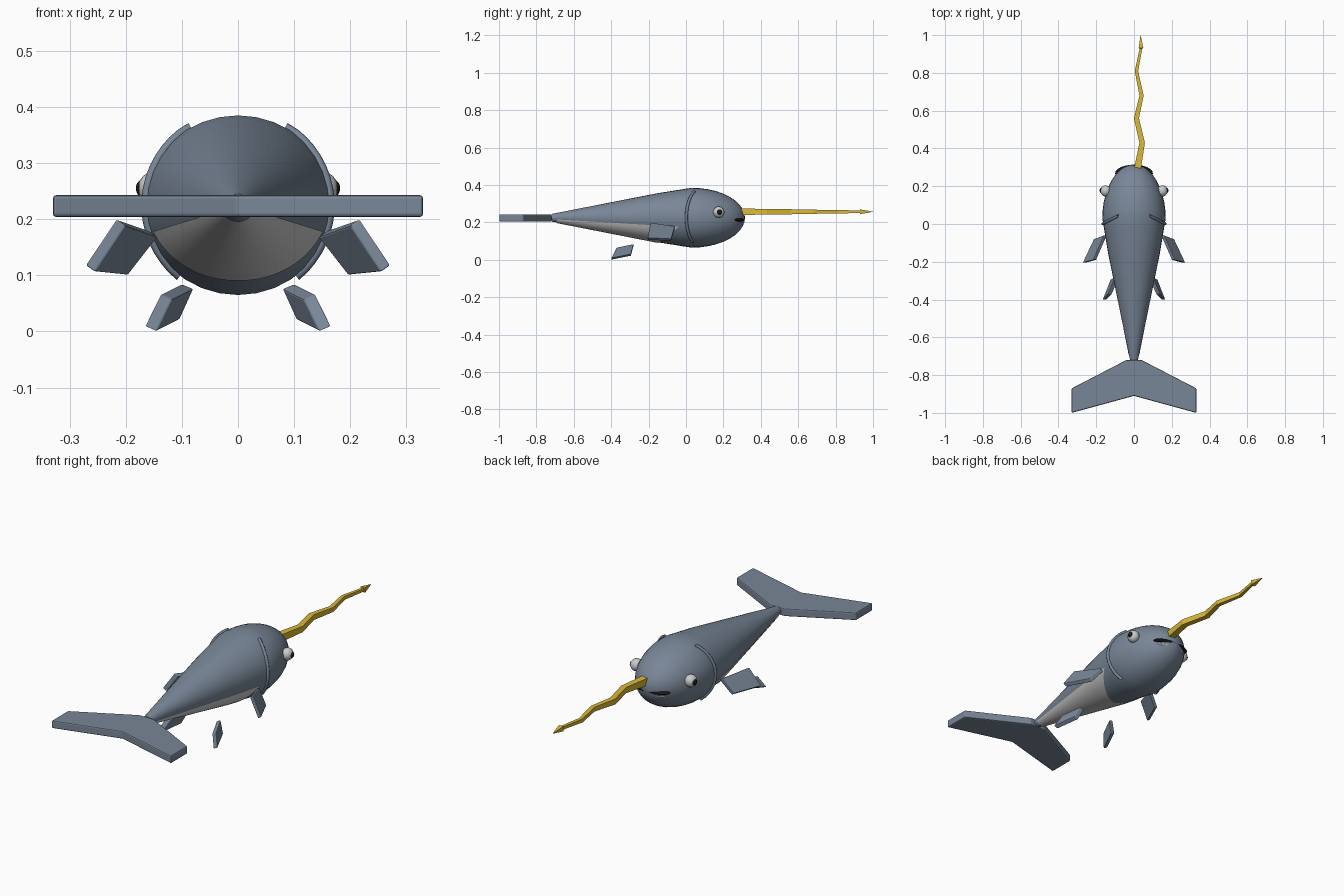
import bpy, bmesh, math
from mathutils import Vector

if "Cube" in bpy.data.objects:
    bpy.data.objects.remove(bpy.data.objects["Cube"])


def material(name, rgb):
    m = bpy.data.materials.new(name)
    m.diffuse_color = (*rgb, 1)
    m.use_nodes = True
    m.node_tree.nodes["Principled BSDF"].inputs["Base Color"].default_value = m.diffuse_color
    return m


SKIN = material("slate", (0.19, 0.24, 0.31))
PALE = material("pale", (0.55, 0.55, 0.55))
WHITE = material("white", (0.8, 0.8, 0.78))
BLACK = material("black", (0.01, 0.01, 0.012))
GOLD = material("gold", (0.7, 0.48, 0.04))
ZC = 0.225


def make(name, verts, faces, mat, smooth=None, bevel=0):
    me = bpy.data.meshes.new(name)
    me.from_pydata([tuple(v) for v in verts], [], faces)
    bm = bmesh.new()
    bm.from_mesh(me)
    bmesh.ops.recalc_face_normals(bm, faces=bm.faces)
    bm.to_mesh(me)
    bm.free()
    ob = bpy.data.objects.new(name, me)
    bpy.context.collection.objects.link(ob)
    me.materials.append(mat)
    if bevel:
        b = ob.modifiers.new("Bevel", 'BEVEL')
        b.width, b.segments = bevel, 2
    if smooth:
        bpy.ops.object.select_all(action='DESELECT')
        bpy.context.view_layer.objects.active = ob
        ob.select_set(True)
        bpy.ops.object.shade_smooth_by_angle(angle=math.radians(smooth))
    return ob


def loft(name, rings, mat, smooth=None):
    n = len(rings[0])
    verts = [p for r in rings for p in r]
    faces = [(i * n + j, i * n + (j + 1) % n, (i + 1) * n + (j + 1) % n, (i + 1) * n + j)
             for i in range(len(rings) - 1) for j in range(n)]
    faces += [tuple(range(n)), tuple(range(len(verts) - n, len(verts)))]
    return make(name, verts, faces, mat, smooth)


def slab(name, quad, offset, mat, bevel):
    n, off = len(quad), Vector(offset)
    verts = [Vector(p) for p in quad] + [Vector(p) + off for p in quad]
    faces = [tuple(range(n)), tuple(range(n, 2 * n))]
    faces += [(i, (i + 1) % n, (i + 1) % n + n, i + n) for i in range(n)]
    return make(name, verts, faces, mat, None, bevel)


def ball(name, loc, scale, mat):
    bpy.ops.mesh.primitive_uv_sphere_add(segments=24, ring_count=12, location=loc)
    ob = bpy.context.object
    ob.name, ob.scale = name, scale
    ob.data.materials.append(mat)
    bpy.ops.object.shade_smooth()


def radius(y):
    if y > 0.03:
        return 0.16 * math.sqrt(max(0, 1 - ((y - 0.03) / 0.285) ** 2))
    t = (y + 0.72) / 0.75
    return 0.02 + 0.14 * min(t * 1.05, 1 - (1 - t) * 0.85)


def skin_point(y, a, grow=0.0):
    r = radius(y) + grow
    return Vector((r * 1.05 * math.cos(a), y, ZC + r * math.sin(a)))


# Body: tapered tail and rounded head in one loft
ys = [-0.72, -0.5, -0.3, -0.15, -0.08, -0.03]
ys += [0.03 + 0.285 * math.sin(math.radians(a)) for a in range(0, 90, 9)] + [0.3149]
loft("body", [[skin_point(y, math.tau * k / 32) for k in range(32)] for y in ys], SKIN, 50)

# Pale belly patch hugging the underside
cols, rows = 20, 10
verts, faces = [], []
for i in range(rows + 1):
    for j in range(cols + 1):
        u = 2 * j / cols - 1
        end = -0.15 + 0.11 * abs(u) ** 1.5
        y = -0.69 + (end + 0.69) * i / rows
        verts.append(skin_point(y, -math.pi / 2 + u * math.radians(72), 0.003))
for i in range(rows):
    for j in range(cols):
        a = i * (cols + 1) + j
        faces.append((a, a + 1, a + cols + 2, a + cols + 1))
make("belly", verts, faces, PALE, 60)

# Tail fluke
half = [(0.04, -0.72), (0.33, -0.87), (0.33, -1.0)]
outline = half + [(0, -0.91)] + [(-x, y) for x, y in reversed(half)]
slab("tail_fluke", [(x, y, 0.204) for x, y in outline], (0, 0, 0.039), SKIN, 0.006)

# Paired fins, eyes and head ridges
front = [(0.16, -0.06, 0.18), (0.213, -0.08, 0.112), (0.272, -0.205, 0.118), (0.217, -0.19, 0.2)]
rear = [(0.1, -0.28, 0.085), (0.125, -0.295, 0.03), (0.166, -0.4, 0.009), (0.138, -0.37, 0.066)]
for s, side in ((1, "right"), (-1, "left")):
    slab("front_fin_" + side, [(s * x, y, z) for x, y, z in front],
         (-s * 0.017, 0, -0.012), SKIN, 0.003)
    slab("rear_fin_" + side, [(s * x, y, z) for x, y, z in rear],
         (-s * 0.021, 0, -0.009), SKIN, 0.003)
    ball("eye_" + side, (s * 0.15, 0.175, 0.255), (0.028, 0.03, 0.03), WHITE)
    ball("pupil_" + side, (s * 0.169, 0.178, 0.255), (0.013, 0.016, 0.016), BLACK)

    rings = []
    for k in range(17):
        d = -52 + 112 * k / 16
        a = math.radians(d)
        c = skin_point(0.002 + 0.036 * (d / 56) ** 2, a, 0.001)
        out = Vector((math.cos(a), 0, math.sin(a)))
        ring = [c + 0.008 * (math.cos(t) * out + math.sin(t) * Vector((0, 1, 0)))
                for t in (math.tau * m / 8 for m in range(8))]
        rings.append([Vector((s * p.x, p.y, p.z)) for p in ring])
    loft("head_ridge_" + side, rings, SKIN, 60)

# Mouth: dark upper lip and white lower lip
ball("upper_lip", (0, 0.268, 0.214), (0.1, 0.046, 0.015), BLACK)
ball("lower_lip", (0, 0.262, 0.196), (0.085, 0.045, 0.013), WHITE)

# Zigzag tusk with a pointed tip, square in section
path = [(0.018, 0.29, 0.036), (0.043, 0.43, 0.029), (0.013, 0.56, 0.027), (0.04, 0.68, 0.022),
        (0.013, 0.81, 0.018), (0.037, 0.93, 0.014), (0.037, 0.931, 0.025), (0.035, 1.0, 0.001)]
loft("tusk", [[(x + i * w / 2, y, 0.257 + k * w / 2)
               for i, k in ((-1, -1), (1, -1), (1, 1), (-1, 1))] for x, y, w in path], GOLD)
